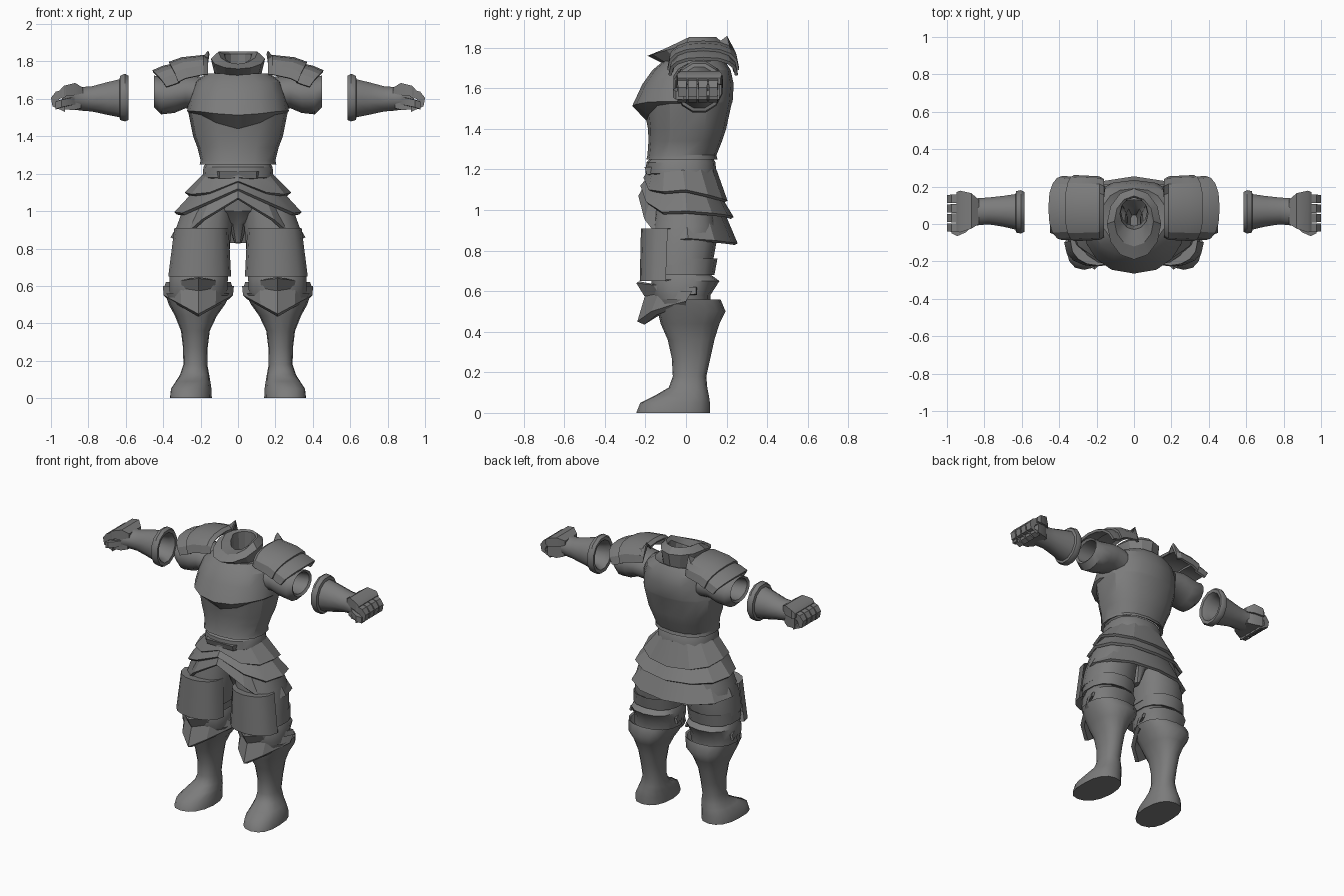
import bpy, bmesh, math

steel = bpy.data.materials.new("dark steel")
steel.diffuse_color = (0.2, 0.2, 0.2, 1)


def skin(name, rows, closed=True, thick=0, caps=(), mirror=False, angle=32):
    """Bridge rows of points into a surface; optionally thicken and mirror it."""
    bm = bmesh.new()
    vs = [[bm.verts.new(p) for p in r] for r in rows]
    n = len(rows[0])
    for a, b in zip(vs, vs[1:]):
        for i in range(n if closed else n - 1):
            j = (i + 1) % n
            bm.faces.new((a[i], a[j], b[j], b[i]))
    for c in caps:
        bm.faces.new(vs[c])
    bmesh.ops.remove_doubles(bm, verts=bm.verts, dist=0.0005)
    bmesh.ops.recalc_face_normals(bm, faces=bm.faces)
    if thick:
        bmesh.ops.solidify(bm, geom=bm.faces[:], thickness=thick)
        bmesh.ops.recalc_face_normals(bm, faces=bm.faces)
    me = bpy.data.meshes.new(name)
    bm.to_mesh(me)
    bm.free()
    me.materials.append(steel)
    ob = bpy.data.objects.new(name, me)
    bpy.context.collection.objects.link(ob)
    bpy.ops.object.select_all(action='DESELECT')
    ob.select_set(True)
    bpy.context.view_layer.objects.active = ob
    bpy.ops.object.shade_smooth_by_angle(angle=math.radians(angle))
    if mirror:
        ob.modifiers.new("mirror", 'MIRROR').use_mirror_merge = False
    return ob


def ring(z, rx, yf, yb, cx=0, dip=0, lean=0, n=16, p=0.85, e=2, q=None):
    """Level ring starting at the front; dip lowers the front (e sharpens it), lean
    shifts the front sideways, q above 1 gives the front a pointed keel."""
    cy, ry, pts = (yf + yb) / 2, (yb - yf) / 2, []
    for i in range(n):
        a = 2 * math.pi * i / n
        s, c = math.sin(a), math.cos(a)
        f = max(0, c)
        k = q if q and c > 0 else p
        pts.append((cx + rx * math.copysign(abs(s) ** p, s) + lean * f,
                    cy - ry * math.copysign(abs(c) ** k, c), z - dip * f ** e))
    return pts


def xring(x, cy, cz, ry, rz, n=14):
    """Ring around the arm axis."""
    return [(x, cy + ry * math.cos(2 * math.pi * (i + .5) / n),
             cz + rz * math.sin(2 * math.pi * (i + .5) / n)) for i in range(n)]


# Breastplate with a pointed chest ledge
skin("breastplate", [ring(*r[:6], e=6, q=r[6]) for r in (
    (1.265, .18, -.17, .13, 0, 0, .85), (1.25, .205, -.195, .155, 0, 0, .85), (1.27, .20, -.19, .15, 0, 0, .85),
    (1.34, .217, -.185, .178, 0, 0, .85), (1.40, .24, -.187, .198, 0, 0, .85),
    (1.525, .265, -.195, .225, 0, .085, .85),
    (1.535, .272, -.265, .23, 0, .022, 1.1), (1.62, .26, -.215, .235, 0, 0, 1),
    (1.69, .235, -.165, .22, 0, 0, .9), (1.735, .17, -.11, .19, 0, 0, .85), (1.72, .11, -.06, .16, 0, 0, .85))],
     angle=26)

# Flared collar: outer wall, pointed rim, inner wall
skin("collar", [ring(*r, n=12, p=1, e=1) for r in (
    (1.71, .12, -.09, .17), (1.815, .145, -.19, .19, 0, .055), (1.852, .105, -.12, .15, 0, .065),
    (1.84, .075, -.03, .14, 0, .055), (1.70, .07, -.01, .14))], angle=25)

# Belt and buckle
skin("belt", [ring(*r) for r in (
    (1.16, .17, -.17, .13), (1.18, .19, -.20, .15), (1.235, .185, -.195, .145), (1.26, .17, -.17, .13))])
skin("buckle", [[(x, y + d, z) for x, y in
                 ((-.115, -.16), (-.10, -.205), (.10, -.205), (.115, -.16))]
                for z, d in ((1.175, .012), (1.212, 0))], caps=(0, -1))


# Layered hip skirt, hem height listed from front centre to back centre
def skirt(name, top, hem, ztop, zhem):
    def row(size, zs):
        rx, yf, yb = size
        return [(x, y, zs[min(i, 12 - i)]) for i, (x, y, _) in
                enumerate(ring(0, rx, yf, yb, n=12, p=.9))]
    skin(name, [row(top, ztop), row(hem, zhem)], thick=.018, angle=25)


skirt("skirt_upper", (.185, -.185, .15), (.285, -.21, .205),
      [1.2] * 7, (1.16, 1.10, 1.09, 1.10, 1.075, 1.055, 1.045))
skirt("skirt_middle", (.215, -.175, .16), (.34, -.225, .235),
      (1.18, 1.14, 1.12, 1.13, 1.11, 1.10, 1.09), (1.12, 1.04, .99, .995, .985, .975, .965))
skirt("skirt_lower", (.27, -.19, .185), (.36, -.235, .255),
      (1.15, 1.08, 1.02, 1.02, 1.0, 1.0, 1.0), (1.07, .955, .845, .86, .85, .84, .835))

# Trousers seat between the legs
skin("trousers_seat", [ring(*r, n=12) for r in (
    (.83, .02, -.03, .05), (.93, .05, -.07, .09), (1.0, .16, -.13, .15), (1.19, .18, -.16, .13))], caps=(0,))

# Thigh with stepped overlapping bands behind
skin("thigh", [ring(*r, cx, n=14) for *r, cx in (
    (1.03, .13, -.15, .13, .16), (.92, .15, -.165, .15, .18), (.84, .157, -.175, .15, .195),
    (.73, .16, -.18, .13, .205), (.735, .14, -.16, .11, .205), (.76, .155, -.17, .155, .205),
    (.68, .158, -.17, .14, .21), (.69, .14, -.15, .11, .21), (.65, .16, -.17, .165, .21),
    (.58, .158, -.165, .12, .212), (.52, .15, -.14, .12, .215))], mirror=True)


# Curved front plate for each thigh, folded back onto the leg at top and bottom
def front_row(z, cx, rx, yside, yf, n=8):
    return [(cx - rx * math.cos(math.pi * i / n),
             yside + (yf - yside) * math.sin(math.pi * i / n) ** .85, z) for i in range(n + 1)]


skin("thigh_plate", [front_row(.905, .19, .125, -.06, -.165), front_row(.91, .195, .145, -.09, -.222),
                     front_row(.65, .205, .168, -.10, -.228), front_row(.66, .205, .14, -.06, -.17)],
     closed=False, mirror=True)


# Knee guard: flared cuff and a pointed cap
def knee_row(zside, zmid, rx, yside, ymid):
    return [(.212 + rx * u, yside + (ymid - yside) * (1 - abs(u) ** 1.8),
             zside + (zmid - zside) * (1 - abs(u))) for u in (-1, -.85, -.5, 0, .5, .85, 1)]


skin("knee_cuff", [knee_row(.62, .64, .174, .05, -.245), knee_row(.585, .575, .185, .05, -.205)],
     closed=False, thick=.014, mirror=True, angle=20)
skin("knee_cap", [knee_row(.60, .585, .19, .03, -.20), knee_row(.55, .45, .185, .0, -.24),
                  knee_row(.53, .435, .165, .0, -.205), knee_row(.53, .49, .14, .0, -.12)],
     closed=False, mirror=True, angle=20)

# Greave and boot in one piece
skin("boot", [ring(z, rx, yf, yb, cx, 0, lean) for z, rx, yf, yb, cx, lean in (
    (.55, .165, -.14, .155, .215, 0), (.56, .175, -.15, .17, .215, 0),
    (.50, .15, -.14, .195, .22, 0), (.44, .112, -.125, .165, .225, 0), (.36, .077, -.09, .14, .228, 0),
    (.27, .066, -.07, .12, .228, 0), (.18, .064, -.065, .10, .228, 0), (.125, .078, -.085, .105, .232, 0),
    (.09, .092, -.145, .112, .24, .01), (.05, .108, -.225, .118, .25, .015),
    (.0, .112, -.245, .118, .252, .015))], caps=(-1,), mirror=True, angle=50)

# Upper arm, open at the outer end
skin("upper_arm", [xring(*r) for r in (
    (.20, .06, 1.63, .12, .09), (.28, .06, 1.64, .125, .09), (.34, .06, 1.625, .125, .10),
    (.41, .055, 1.617, .12, .10), (.45, .055, 1.64, .105, .085), (.44, .055, 1.64, .09, .07),
    (.34, .055, 1.635, .08, .065))], mirror=True, angle=40)


# Shoulder plates arched over the arm
def arch(x, bend, cy, ry, zb, h, n=8, spike=0):
    pts = []
    for i in range(n + 1):
        a = math.pi * i / n
        s = math.sin(a)
        pts.append((x - bend * (1 - s), cy - ry * math.copysign(abs(math.cos(a)) ** .8, math.cos(a)),
                    zb + h * s ** .8 + (spike if i == n - 2 else 0)))
    return pts


skin("shoulder_inner", [arch(.16, 0, .085, .155, 1.73, .09, spike=.06), arch(.185, 0, .085, .17, 1.73, .105),
                        arch(.30, .02, .085, .175, 1.71, .113), arch(.37, .05, .085, .177, 1.69, .108)],
     closed=False, thick=.016, mirror=True, angle=22)
skin("shoulder_outer", [arch(.34, .03, .085, .162, 1.69, .10), arch(.40, .05, .085, .17, 1.675, .103),
                        arch(.458, .075, .085, .172, 1.665, .088)],
     closed=False, thick=.016, mirror=True, angle=22)

# Gauntlet: hollow cuff, forearm and wrist
skin("gauntlet", [xring(*r, n=12) for r in (
    (.84, .07, 1.60, .04, .04), (.62, .065, 1.605, .075, .08), (.588, .065, 1.605, .09, .10),
    (.585, .065, 1.605, .11, .122), (.605, .065, 1.607, .12, .132), (.63, .065, 1.605, .115, .122),
    (.634, .065, 1.603, .098, .105), (.70, .068, 1.602, .085, .09), (.78, .07, 1.60, .074, .07),
    (.84, .065, 1.60, .075, .065), (.875, .06, 1.605, .085, .065))], mirror=True, angle=40)


def box_row(x, y0, y1, z0, z1, tilt=0):
    """Rectangular section whose bottom may be offset along x."""
    return [(x, y0, z1), (x, y1, z1), (x - tilt, y1, z0), (x - tilt, y0, z0)]


# Palm and knuckle plate
skin("palm", [box_row(.84, .0, .13, 1.55, 1.65), box_row(.88, -.02, .155, 1.54, 1.66),
              box_row(.94, -.035, .165, 1.545, 1.66)], caps=(0, -1), mirror=True)
skin("knuckle_plate", [box_row(.83, .0, .13, 1.63, 1.66), box_row(.87, -.025, .165, 1.62, 1.685),
                       box_row(.93, -.045, .178, 1.615, 1.67), box_row(.95, -.04, .17, 1.62, 1.65)],
     caps=(0, -1), mirror=True)

# Curled fingers side by side
for k in range(4):
    y0 = -.042 + .051 * k
    y1 = y0 + .046
    skin("finger_%d" % (k + 1), [
        box_row(.92, y0, y1, 1.61, 1.655), box_row(.975, y0, y1, 1.60, 1.638, .02),
        box_row(1.0, y0 + .002, y1 - .002, 1.58, 1.605, .035),
        box_row(.992, y0 + .002, y1 - .002, 1.545, 1.56, .035),
        box_row(.925, y0, y1, 1.53, 1.565)], caps=(0, -1), mirror=True)

# Thumb along the front of the fist
skin("thumb", [[(x, y + dy, z + dz) for dy, dz in ((-.02, .02), (.02, .022), (.02, -.022), (-.02, -.02))]
               for x, y, z in ((.865, .01, 1.59), (.90, -.025, 1.585), (.945, -.045, 1.575), (.975, -.03, 1.565))],
     caps=(0, -1), mirror=True)
